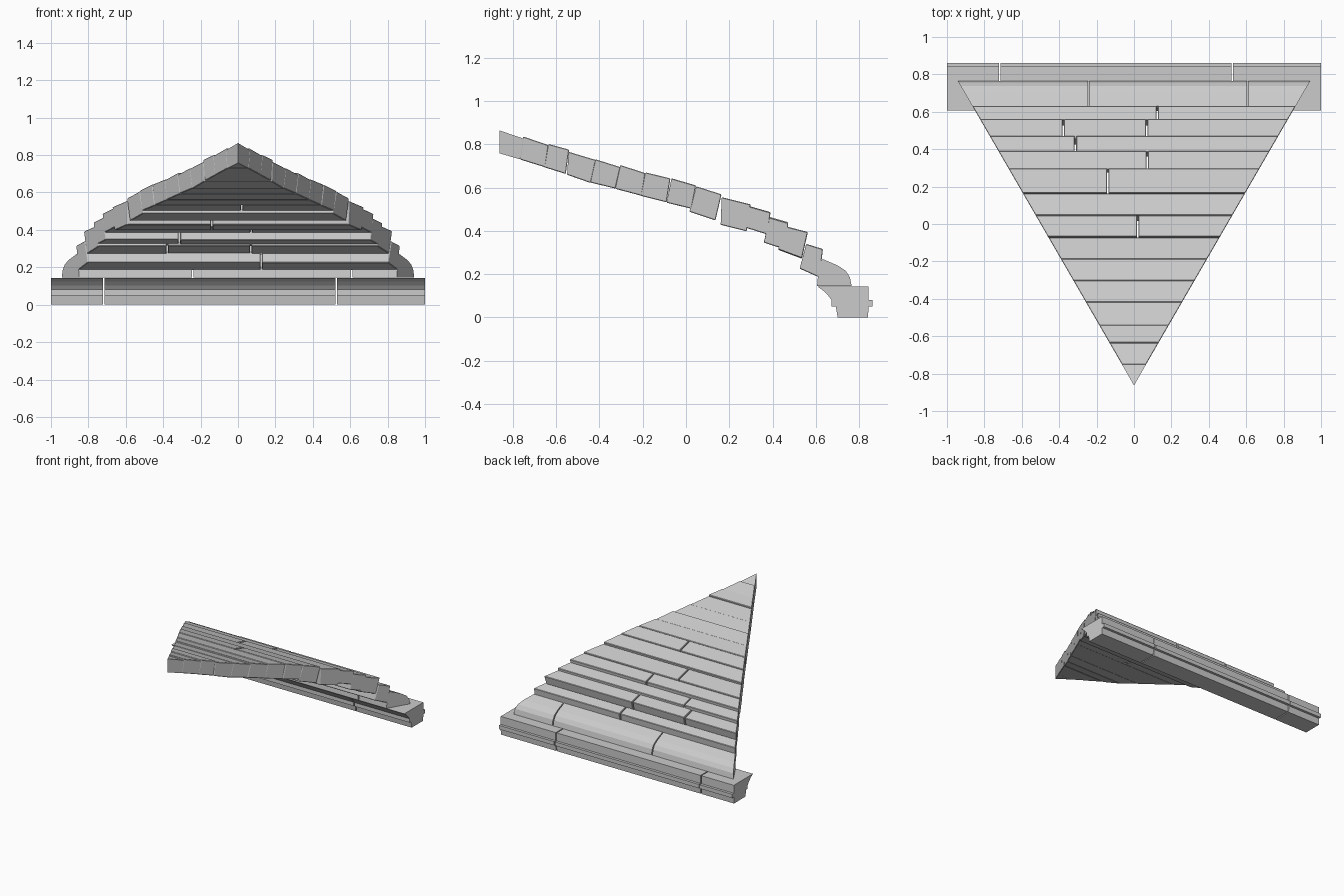
import bpy, bmesh, random

random.seed(4)
APEX_Y, BASE_Y, BASE_X = -0.862, 0.77, 0.945
GAP = 0.004


def half_width(y):
    """Half width of the triangular roof slope at depth y."""
    return max(0.0008, BASE_X * (y - APEX_Y) / (BASE_Y - APEX_Y))


def block(name, profile, left, right, bevel=0.0):
    """Extrude a (y, z) profile along x; left/right give the end x for each y."""
    bm = bmesh.new()
    a = [bm.verts.new((left(y), y, z)) for y, z in profile]
    b = [bm.verts.new((right(y), y, z)) for y, z in profile]
    n = len(profile)
    bm.faces.new(a)
    bm.faces.new(b[::-1])
    for i in range(n):
        bm.faces.new((a[i], b[i], b[(i + 1) % n], a[(i + 1) % n]))
    bmesh.ops.recalc_face_normals(bm, faces=bm.faces)
    me = bpy.data.meshes.new(name)
    bm.to_mesh(me)
    bm.free()
    ob = bpy.data.objects.new(name, me)
    bpy.context.collection.objects.link(ob)
    if bevel:
        m = ob.modifiers.new("chamfer", 'BEVEL')
        m.width, m.segments = bevel, 1
    return ob


def course(name, profile, joints, jitter, bevel):
    """Split one course of stone at its joints, each stone slightly uneven."""
    ends = [None] + joints + [None]
    for i in range(len(ends) - 1):
        l, r = ends[i], ends[i + 1]
        left = (lambda y: -half_width(y)) if l is None else (lambda y, l=l: l + GAP)
        right = half_width if r is None else (lambda y, r=r: r - GAP)
        d = random.uniform(-jitter, jitter)
        block(f"{name}_stone_{i + 1}", [(y, z + d) for y, z in profile], left, right, bevel)


# Moulded eave cornice in three lengths
cornice = [(0.70, 0), (0.84, 0), (0.843, 0.05), (0.862, 0.05), (0.862, 0.08), (0.842, 0.08),
           (0.842, 0.142), (0.608, 0.142), (0.632, 0.125), (0.655, 0.103), (0.672, 0.08),
           (0.672, 0.05), (0.692, 0.05)]
cuts = [-1.0, -0.717, 0.524, 1.0]
for i in range(3):
    x0 = cuts[i] + (GAP if i else 0)
    x1 = cuts[i + 1] - (GAP if i < 2 else 0)
    block(f"eave_cornice_{i + 1}", cornice, lambda y: x0, lambda y: x1)

# Curved lowest course
course("curved_course",
       [(0.605, 0.145), (0.765, 0.145), (0.757, 0.185), (0.738, 0.215), (0.70, 0.24),
        (0.63, 0.27), (0.615, 0.25)], [-0.243, 0.608], 0.0, 0.0)

# Slab courses: upper y,z / lower y,z of the top, then of the underside; joints
slabs = [
    ((0.555, 0.342), (0.632, 0.318), (0.617, 0.187), (0.525, 0.228), [0.125]),
    ((0.455, 0.42), (0.562, 0.392), (0.535, 0.272), (0.425, 0.313), [-0.378, 0.068]),
    ((0.385, 0.463), (0.472, 0.438), (0.460, 0.315), (0.360, 0.347), [-0.313]),
    ((0.292, 0.514), (0.390, 0.486), (0.377, 0.384), (0.275, 0.416), [0.07]),
    ((0.165, 0.557), (0.298, 0.524), (0.280, 0.400), (0.160, 0.430), [-0.14]),
    ((0.048, 0.607), (0.164, 0.570), (0.136, 0.450), (0.016, 0.490), []),
    ((-0.067, 0.640), (0.046, 0.607), (0.025, 0.500), (-0.09, 0.528), [0.02]),
    ((-0.187, 0.668), (-0.072, 0.640), (-0.09, 0.530), (-0.21, 0.560), []),
    ((-0.303, 0.702), (-0.187, 0.664), (-0.205, 0.560), (-0.326, 0.592), []),
    ((-0.418, 0.732), (-0.303, 0.696), (-0.326, 0.597), (-0.442, 0.625), []),
    ((-0.542, 0.766), (-0.416, 0.728), (-0.440, 0.622), (-0.549, 0.660), []),
    ((-0.635, 0.800), (-0.540, 0.774), (-0.555, 0.662), (-0.655, 0.693), []),
    ((-0.751, 0.834), (-0.635, 0.794), (-0.650, 0.692), (-0.766, 0.728), []),
    ((-0.862, 0.864), (-0.752, 0.826), (-0.766, 0.730), (-0.862, 0.758), []),
]
for i, (*profile, joints) in enumerate(slabs):
    tip = i == len(slabs) - 1
    course(f"roof_course_{i + 2}", profile, joints, 0 if tip else 0.003, 0 if tip else 0.003)
